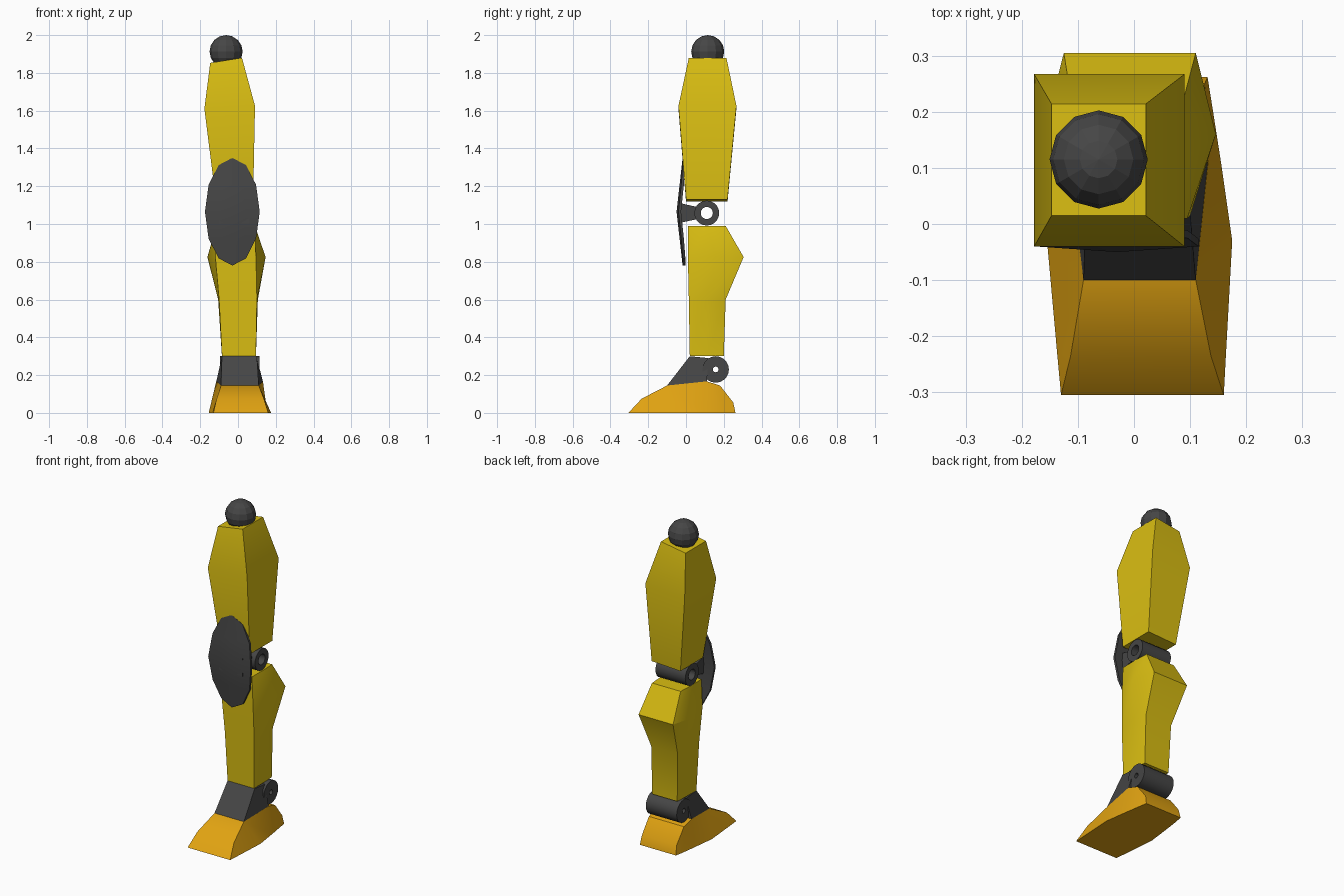
import bpy, bmesh, math

if "Cube" in bpy.data.objects:
    bpy.data.objects.remove(bpy.data.objects["Cube"])


def material(name, rgb):
    m = bpy.data.materials.new(name)
    m.diffuse_color = (*rgb, 1)
    m.use_nodes = True
    m.node_tree.nodes["Principled BSDF"].inputs["Base Color"].default_value = m.diffuse_color
    return m


YELLOW = material("yellow", (0.70, 0.515, 0.006))
ORANGE = material("orange", (0.76, 0.37, 0.006))
DARK = material("dark_grey", (0.061, 0.061, 0.061))


def finish(name, bm, mat, smooth=True):
    bmesh.ops.remove_doubles(bm, verts=bm.verts, dist=0.0005)
    bmesh.ops.recalc_face_normals(bm, faces=bm.faces)
    me = bpy.data.meshes.new(name)
    bm.to_mesh(me)
    bm.free()
    me.materials.append(mat)
    ob = bpy.data.objects.new(name, me)
    bpy.context.collection.objects.link(ob)
    if smooth:
        bpy.ops.object.select_all(action='DESELECT')
        ob.select_set(True)
        bpy.context.view_layer.objects.active = ob
        bpy.ops.object.shade_smooth_by_angle(angle=math.radians(29))
    return ob


def loft(name, rings, mat, closed=False):
    """Skin a row of equal-sized rings; cap the ends unless it closes on itself."""
    bm = bmesh.new()
    rows = [[bm.verts.new(p) for p in r] for r in rings]
    n = len(rows[0])
    pairs = list(zip(rows, rows[1:])) + ([(rows[-1], rows[0])] if closed else [])
    for a, b in pairs:
        for i in range(n):
            j = (i + 1) % n
            bm.faces.new((a[i], a[j], b[j], b[i]))
    if not closed:
        bm.faces.new(rows[0])
        bm.faces.new(rows[-1])
    return finish(name, bm, mat)


def tube(name, x0, x1, y, z, outer, inner, mat, n=20):
    """Hollow hinge barrel lying along x."""
    def ring(x, r):
        return [(x, y + r * math.cos(2 * math.pi * i / n),
                 z + r * math.sin(2 * math.pi * i / n)) for i in range(n)]
    loft(name, [ring(x0, outer), ring(x1, outer), ring(x1, inner), ring(x0, inner)],
         mat, closed=True)


# Hip ball
bm = bmesh.new()
bmesh.ops.create_uvsphere(bm, u_segments=12, v_segments=8, radius=0.0875)
bmesh.ops.translate(bm, verts=bm.verts, vec=(-0.063, 0.115, 1.9125))
finish("hip_ball", bm, DARK, smooth=False)


# Thigh: four-sided, leaning slightly outward (left and right heights differ)
def thigh_ring(xl, xr, y0, y1, zl, zr):
    return [(xl, y0, zl), (xr, y0, zr), (xr, y1, zr), (xl, y1, zl)]


loft("thigh", [
    thigh_ring(-0.116, 0.08, 0.0, 0.22, 1.12, 1.13),
    thigh_ring(-0.178, 0.09, -0.04, 0.267, 1.61, 1.625),
    thigh_ring(-0.147, 0.021, 0.015, 0.214, 1.853, 1.88),
], YELLOW)


# Shin: six-sided, with the calf bulging to the back and sides
def shin_ring(z, front, mid, back, y0, ym, y1):
    return [(front[0], y0, z), (front[1], y0, z), (mid[1], ym, z),
            (back[1], y1, z), (back[0], y1, z), (mid[0], ym, z)]


loft("shin", [
    shin_ring(0.30, (-0.085, 0.095), (-0.085, 0.095), (-0.08, 0.09), 0.02, 0.11, 0.20),
    shin_ring(0.60, (-0.10, 0.10), (-0.105, 0.105), (-0.09, 0.09), 0.015, 0.11, 0.21),
    shin_ring(0.825, (-0.12, 0.095), (-0.162, 0.146), (-0.125, 0.11), 0.01, 0.16, 0.305),
    shin_ring(0.99, (-0.112, 0.088), (-0.115, 0.09), (-0.11, 0.085), 0.01, 0.11, 0.21),
], YELLOW)

# Knee hinge and the bracket that carries the pad
tube("knee_hinge", -0.118, 0.085, 0.11, 1.058, 0.066, 0.032, DARK)
loft("knee_bracket", [
    [(x, y, z) for x, z in ((-0.1, 1.058 - h), (0.06, 1.058 - h),
                            (0.06, 1.058 + h), (-0.1, 1.058 + h))]
    for y, h in ((-0.04, 0.055), (0.0, 0.045), (0.06, 0.032))
], DARK)

# Knee pad: twelve-sided oval plate, bent back towards its tips
bm = bmesh.new()
rows = []
for k in range(7):
    a = math.radians(30 * k)
    w, c = 0.145 * math.sin(a), math.cos(a)
    rows.append([bm.verts.new((-0.03 + s * w, -0.05 + 0.01 * abs(s) * math.sin(a)
                               + 0.032 * abs(c), 1.065 + 0.285 * c))
                 for s in (-1, -0.5, 0, 0.5, 1)])
for a, b in zip(rows, rows[1:]):
    for i in range(4):
        bm.faces.new((a[i], b[i], b[i + 1], a[i + 1]))
bmesh.ops.remove_doubles(bm, verts=bm.verts, dist=0.0005)
bmesh.ops.recalc_face_normals(bm, faces=bm.faces)
back = bmesh.ops.extrude_face_region(bm, geom=bm.faces[:])["geom"]
bmesh.ops.translate(bm, vec=(0, 0.014, 0),
                    verts=[v for v in back if isinstance(v, bmesh.types.BMVert)])
finish("knee_pad", bm, DARK)

# Ankle hinge and ankle block
tube("ankle_hinge", -0.095, 0.115, 0.157, 0.23, 0.07, 0.015, DARK)
loft("ankle_block", [
    [(-0.09, -0.1, 0.145), (0.11, -0.1, 0.145), (0.132, 0.11, 0.165), (-0.115, 0.11, 0.165)],
    [(-0.085, 0.02, 0.30), (0.10, 0.02, 0.30), (0.10, 0.12, 0.29), (-0.085, 0.12, 0.29)],
], DARK)

# Foot: sections from toe to heel (bottom y, left, right; top y, z, left, right)
sections = [
    (-0.305, -0.13, 0.16, -0.305, 0.0, -0.13, 0.16),
    (-0.23, -0.137, 0.164, -0.235, 0.075, -0.113, 0.137),
    (-0.03, -0.155, 0.175, -0.10, 0.145, -0.09, 0.11),
    (0.11, -0.138, 0.155, 0.11, 0.167, -0.115, 0.132),
    (0.20, -0.126, 0.141, 0.18, 0.145, -0.112, 0.127),
    (0.262, -0.115, 0.131, 0.25, 0.055, -0.11, 0.126),
]
bm = bmesh.new()
rows = [[bm.verts.new(p) for p in ((bl, by, 0), (tl, ty, tz), (tr, ty, tz), (br, by, 0))]
        for by, bl, br, ty, tz, tl, tr in sections]
for a, b in zip(rows, rows[1:]):
    for i in range(4):
        j = (i + 1) % 4
        bm.faces.new((a[i], a[j], b[j], b[i]))
bm.faces.new(rows[-1])
finish("foot", bm, ORANGE)
